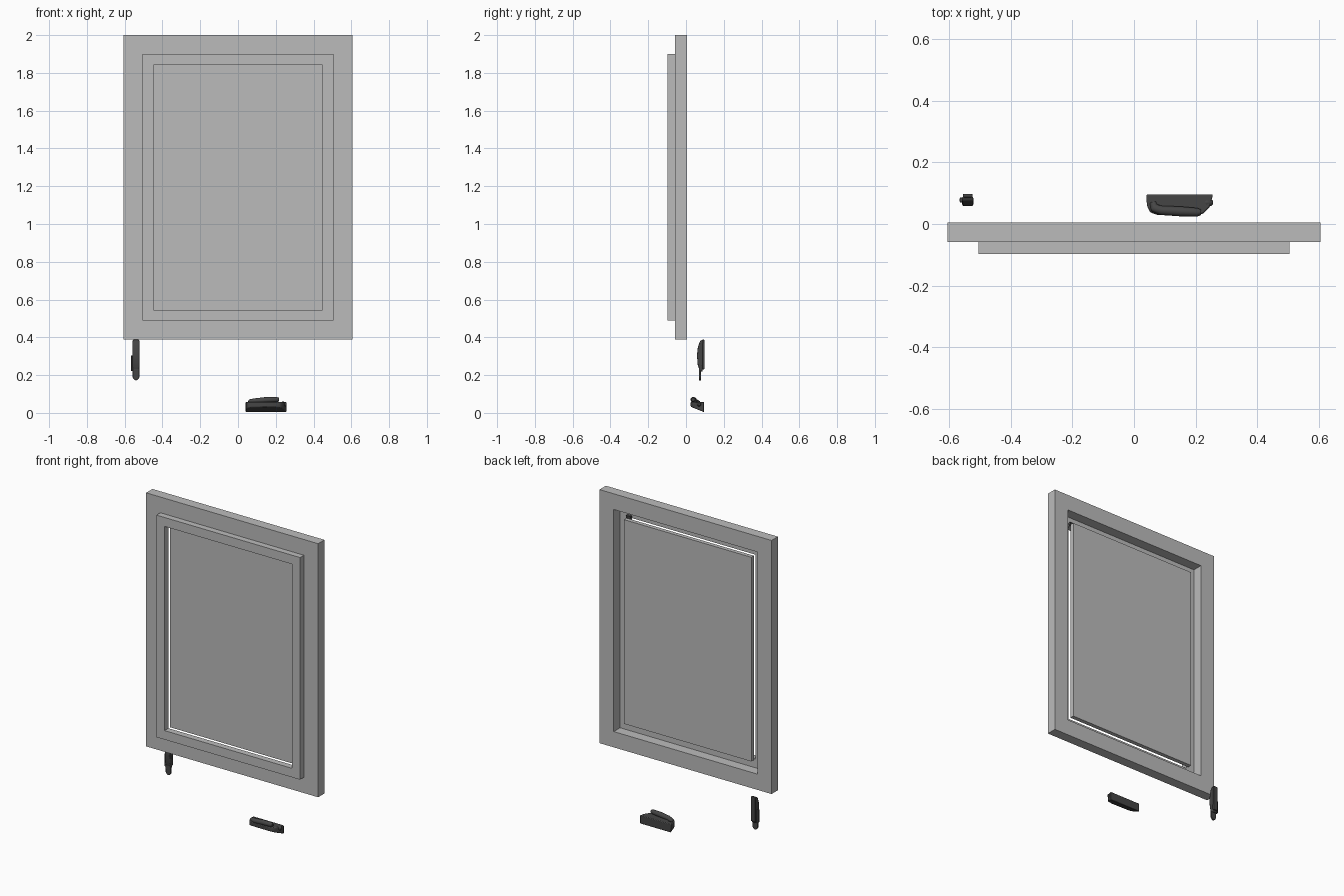
import bpy, bmesh, math
from mathutils import Vector

cube = bpy.data.objects.get("Cube")
if cube:
    bpy.data.objects.remove(cube, do_unlink=True)


def material(name, value):
    m = bpy.data.materials.new(name)
    m.use_nodes = True
    colour = (value, value, value, 1)
    m.diffuse_color = colour
    m.node_tree.nodes["Principled BSDF"].inputs["Base Color"].default_value = colour
    return m


GREY = material("window_grey", 0.5)
DARK = material("dark_metal", 0.06)


def finish(name, bm, mat, bevel=0, smooth=False):
    bmesh.ops.recalc_face_normals(bm, faces=bm.faces)
    me = bpy.data.meshes.new(name)
    bm.to_mesh(me)
    bm.free()
    ob = bpy.data.objects.new(name, me)
    bpy.context.collection.objects.link(ob)
    me.materials.append(mat)
    if bevel:
        mod = ob.modifiers.new("soft_edges", 'BEVEL')
        mod.width, mod.segments = bevel, 2
    if smooth:
        bpy.ops.object.select_all(action='DESELECT')
        ob.select_set(True)
        bpy.context.view_layer.objects.active = ob
        bpy.ops.object.shade_smooth_by_angle(angle=math.radians(40))
    return ob


def box(name, x, y, z, mat, bevel=0):
    bm = bmesh.new()
    bmesh.ops.create_cube(bm, size=1)
    for v in bm.verts:
        v.co = Vector(r[0] + (c + 0.5) * (r[1] - r[0]) for c, r in zip(v.co, (x, y, z)))
    return finish(name, bm, mat, bevel)


def prism(name, points, to_low, to_high, mat, bevel):
    """Solid between two copies of one outline."""
    bm = bmesh.new()
    low = [bm.verts.new(to_low(a, b)) for a, b in points]
    high = [bm.verts.new(to_high(a, b)) for a, b in points]
    bm.faces.new(low)
    bm.faces.new(high)
    for i in range(len(points)):
        j = (i + 1) % len(points)
        bm.faces.new((low[i], low[j], high[j], high[i]))
    return finish(name, bm, mat, bevel, True)


def tube(name, path, mat, sides=12):
    """Round bar through (x, y, z, radius) stations."""
    bm = bmesh.new()
    rings = []
    for i, p in enumerate(path):
        a, b = path[max(i - 1, 0)], path[min(i + 1, len(path) - 1)]
        turn = (Vector(b[:3]) - Vector(a[:3])).to_track_quat('Z', 'Y')
        ring = []
        for k in range(sides):
            t = math.tau * k / sides
            offset = turn @ Vector((math.cos(t), math.sin(t), 0)) * p[3]
            ring.append(bm.verts.new(Vector(p[:3]) + offset))
        rings.append(ring)
    for r, s in zip(rings, rings[1:]):
        for k in range(sides):
            n = (k + 1) % sides
            bm.faces.new((r[k], r[n], s[n], s[k]))
    bm.faces.new(rings[0])
    bm.faces.new(rings[-1])
    return finish(name, bm, mat, 0, True)


def board_frame(name, half, width, y, z0, z1):
    """Full-width rails with stiles fitted between them."""
    box(name + "_top_rail", (-half, half), y, (z1 - width, z1), GREY)
    box(name + "_bottom_rail", (-half, half), y, (z0, z0 + width), GREY)
    for side, s in (("left", 1), ("right", -1)):
        xs = sorted((s * (half - width), s * half))
        box(f"{name}_{side}_stile", xs, y, (z0 + width, z1 - width), GREY)


# Fixed frame, opening sash and the pane floating behind it
board_frame("outer_frame", 0.605, 0.1, (-0.059, 0.005), 0.388, 2.0)
board_frame("sash", 0.505, 0.057, (-0.098, -0.059), 0.488, 1.9)
box("pane", (-0.448, 0.448), (-0.042, -0.016), (0.545, 1.843), GREY)
box("hinge_block", (0.42, 0.45), (-0.058, -0.04), (1.845, 1.86), DARK)

# Latch base: rounded trapezoid with a sloping underside
outline = [(0.04, 0.096), (0.042, 0.06), (0.052, 0.038), (0.075, 0.03),
           (0.19, 0.025), (0.225, 0.034), (0.245, 0.055), (0.257, 0.096)]
prism("latch_base", outline,
      lambda x, y: (x, y, 0.004 + (0.096 - y) * 0.4),
      lambda x, y: (x, y, 0.058), DARK, 0.004)
tube("latch_handle", [(0.062, 0.068, 0.052, 0.012), (0.066, 0.052, 0.058, 0.015),
                      (0.09, 0.044, 0.062, 0.015), (0.15, 0.041, 0.068, 0.016),
                      (0.205, 0.038, 0.071, 0.014), (0.218, 0.038, 0.071, 0.009)], DARK)
tube("latch_knob", [(0.222, 0.07, 0.046, 0.009), (0.235, 0.07, 0.046, 0.014),
                    (0.25, 0.07, 0.046, 0.012), (0.256, 0.07, 0.046, 0.006)], DARK)

# Hanging handle: back plate, bowed grip, lower tongue and side catch
box("handle_back_plate", (-0.556, -0.524), (0.086, 0.098), (0.23, 0.388), DARK, 0.004)
grip = [(0.09, 0.388), (0.074, 0.38), (0.063, 0.35), (0.058, 0.305),
        (0.062, 0.255), (0.072, 0.222), (0.088, 0.218)]
prism("handle_grip", grip, lambda y, z: (-0.558, y, z),
      lambda y, z: (-0.522, y, z), DARK, 0.005)
tongue = [(-0.558, 0.24), (-0.558, 0.188), (-0.55, 0.176), (-0.54, 0.172),
          (-0.53, 0.176), (-0.522, 0.188), (-0.522, 0.24)]
prism("handle_tongue", tongue, lambda x, z: (x, 0.069, z),
      lambda x, z: (x, 0.079, z), DARK, 0.002)
box("handle_catch", (-0.566, -0.55), (0.07, 0.086), (0.222, 0.305), DARK, 0.003)
